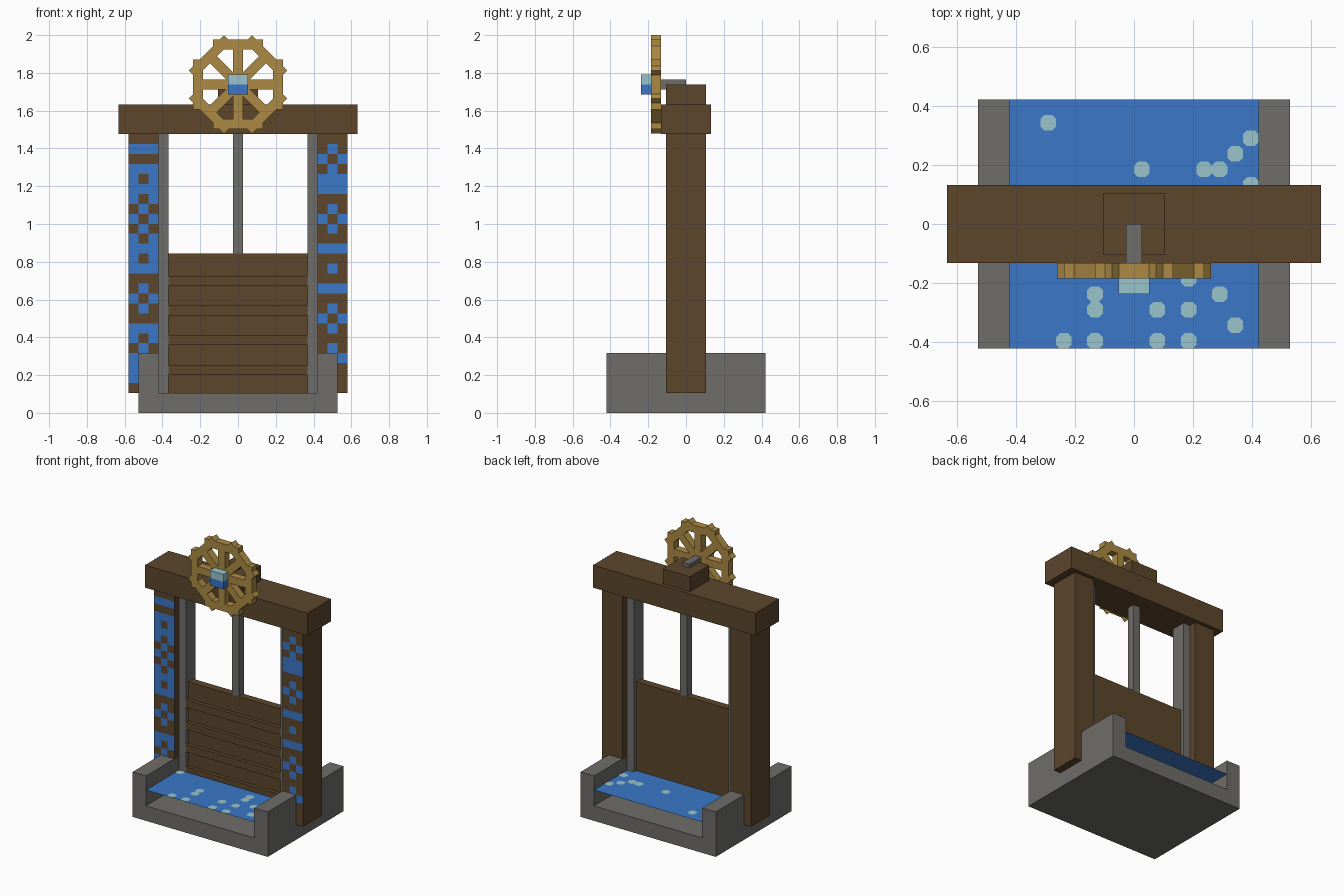
import bpy, bmesh, math
from mathutils import Matrix, Vector

if "Cube" in bpy.data.objects:
    bpy.data.objects.remove(bpy.data.objects["Cube"])

U = 2 / 37.95  # one block unit


def material(name, rgb):
    lin = [((c / 255 + 0.055) / 1.055) ** 2.4 for c in rgb] + [1]
    m = bpy.data.materials.new(name)
    m.use_nodes = True
    m.diffuse_color = lin
    m.node_tree.nodes["Principled BSDF"].inputs["Base Color"].default_value = lin
    return m


WOOD = material("dark wood", (93, 70, 44))
STONE = material("grey stone", (110, 109, 105))
BLUE = material("water blue", (59, 119, 200))
FOAM = material("pale foam", (152, 197, 204))
GOLD = material("golden wood", (172, 138, 68))


def finish(name, bm, *mats):
    mesh = bpy.data.meshes.new(name)
    bm.normal_update()
    bm.to_mesh(mesh)
    bm.free()
    for m in mats:
        mesh.materials.append(m)
    ob = bpy.data.objects.new(name, mesh)
    bpy.context.collection.objects.link(ob)
    return ob


def add_box(bm, lo, hi, turn=Matrix()):
    """Box between two corners given in block units, then turned."""
    lo, hi = Vector(lo) * U, Vector(hi) * U
    m = turn @ Matrix.Translation((lo + hi) / 2) @ Matrix.Diagonal((*(hi - lo), 1))
    bmesh.ops.create_cube(bm, size=1, matrix=m)


def box(name, lo, hi, mat):
    bm = bmesh.new()
    add_box(bm, lo, hi)
    return finish(name, bm, mat)


# Stone trough: U-shaped profile extruded along y
bm = bmesh.new()
profile = [(-10, 0), (10, 0), (10, 6), (8, 6), (8, 2), (-8, 2), (-8, 6), (-10, 6)]
face = bm.faces.new([bm.verts.new((x * U, -8 * U, z * U)) for x, z in profile])
ext = bmesh.ops.extrude_face_region(bm, geom=[face])["geom"]
bmesh.ops.translate(bm, verts=[v for v in ext if isinstance(v, bmesh.types.BMVert)],
                    vec=(0, 16 * U, 0))
bmesh.ops.recalc_face_normals(bm, faces=bm.faces)
finish("stone_trough", bm, STONE)

# Water sheet
WATER_Z = 0.217
bm = bmesh.new()
bmesh.ops.create_grid(bm, x_segments=1, y_segments=1, size=8 * U,
                      matrix=Matrix.Translation((0, 0, WATER_Z)))
finish("water", bm, BLUE)

# Foam flecks: chamfered squares on a 16 x 16 grid
flecks = [(2, 14), (8, 11), (12, 11), (13, 11), (14, 12), (15, 13), (15, 10),
          (5, 3), (5, 2), (3, 0), (5, 0), (9, 2), (9, 0), (11, 0), (11, 2),
          (11, 4), (11, 5), (13, 3), (14, 1), (0, 6)]
bm = bmesh.new()
for c, r in flecks:
    cx, cy = c - 7.5, r - 7.5
    pts = [(.5, -.25), (.5, .25), (.25, .5), (-.25, .5),
           (-.5, .25), (-.5, -.25), (-.25, -.5), (.25, -.5)]
    bm.faces.new([bm.verts.new(((cx + x) * U, (cy + y) * U, WATER_Z + 0.002))
                  for x, y in pts])
finish("foam_flecks", bm, FOAM)

# Posts with a painted front, 3 cells wide and 26 rows from the top
left_rows = ("... ### ... ### #.# ### #.# .#. #.# .#. #.# ### #.# "
             "### ... .#. #.# .#. ... ### #.# .#. ### ### ### ...").split()
right_rows = ("... .#. #.# .#. ### ### ... .#. #.# .#. ... ### ... "
              ".#. ... ### ... .#. #.# .#. ... .#. #.# ... ... ...").split()


def post(name, x0, rows):
    bm = bmesh.new()
    add_box(bm, (x0, -2, 2), (x0 + 3, 2, 28))
    cuts = [((x0 + i) * U, 0, 0, (1, 0, 0)) for i in (1, 2)]
    cuts += [(0, 0, (2 + i) * U, (0, 0, 1)) for i in range(1, 26)]
    for x, y, z, n in cuts:
        bmesh.ops.bisect_plane(bm, geom=bm.verts[:] + bm.edges[:] + bm.faces[:],
                               plane_co=(x, y, z), plane_no=n)
    bm.normal_update()
    for f in bm.faces:
        if f.normal.y < -0.9:
            c = f.calc_center_median() / U
            if rows[int(28 - c.z)][int(c.x - x0)] == "#":
                f.material_index = 1
    finish(name, bm, WOOD, BLUE)


post("right_post", -11, left_rows)
post("left_post", 8, right_rows)

# Guide rails
for side, x in (("right", -8), ("left", 7)):
    box(side + "_guide_rail", (x, -1, 2), (x + 1, 1, 28), STONE)

# Sluice gate with slats and lifting rod
box("gate_panel", (-7, -.5, 2), (7, .5, 16), WOOD)
for i in range(4):
    z = 3.82 + 2.98 * i
    box(f"gate_slat_{i + 1}", (-7, -1, z), (7, -.5, z + 1), WOOD)
box("lifting_rod", (-.5, -.5, 16), (.5, .5, 28), STONE)

# Top beam, bearing block and axle
box("top_beam", (-12, -2.5, 28), (12, 2.5, 31), WOOD)
box("bearing_block", (-2, -2, 31), (2, 2, 33), WOOD)
box("axle", (-.5, -3, 32.5), (.5, 0, 33.5), STONE)

# Hand wheel: eight overlapping rim bars and four crossing spokes
bm = bmesh.new()
for i in range(8):
    turn = Matrix.Translation((0, 0, 33 * U)) @ Matrix.Rotation(i * math.pi / 4, 4, 'Y')
    add_box(bm, (-2.5, -3.5, 3.5), (2.5, -2.5, 4.5), turn)
    if i < 4:
        add_box(bm, (-.5, -3.5, -3.5), (.5, -2.5, 3.5), turn)
finish("hand_wheel", bm, GOLD)

# Two-tone hub cap
bm = bmesh.new()
add_box(bm, (-1, -4.5, 32), (1, -3.5, 34))
bmesh.ops.bisect_plane(bm, geom=bm.verts[:] + bm.edges[:] + bm.faces[:],
                       plane_co=(0, 0, 33 * U), plane_no=(0, 0, 1))
for f in bm.faces:
    f.material_index = int(f.calc_center_median().z > 33 * U)
finish("hub_cap", bm, BLUE, FOAM)
